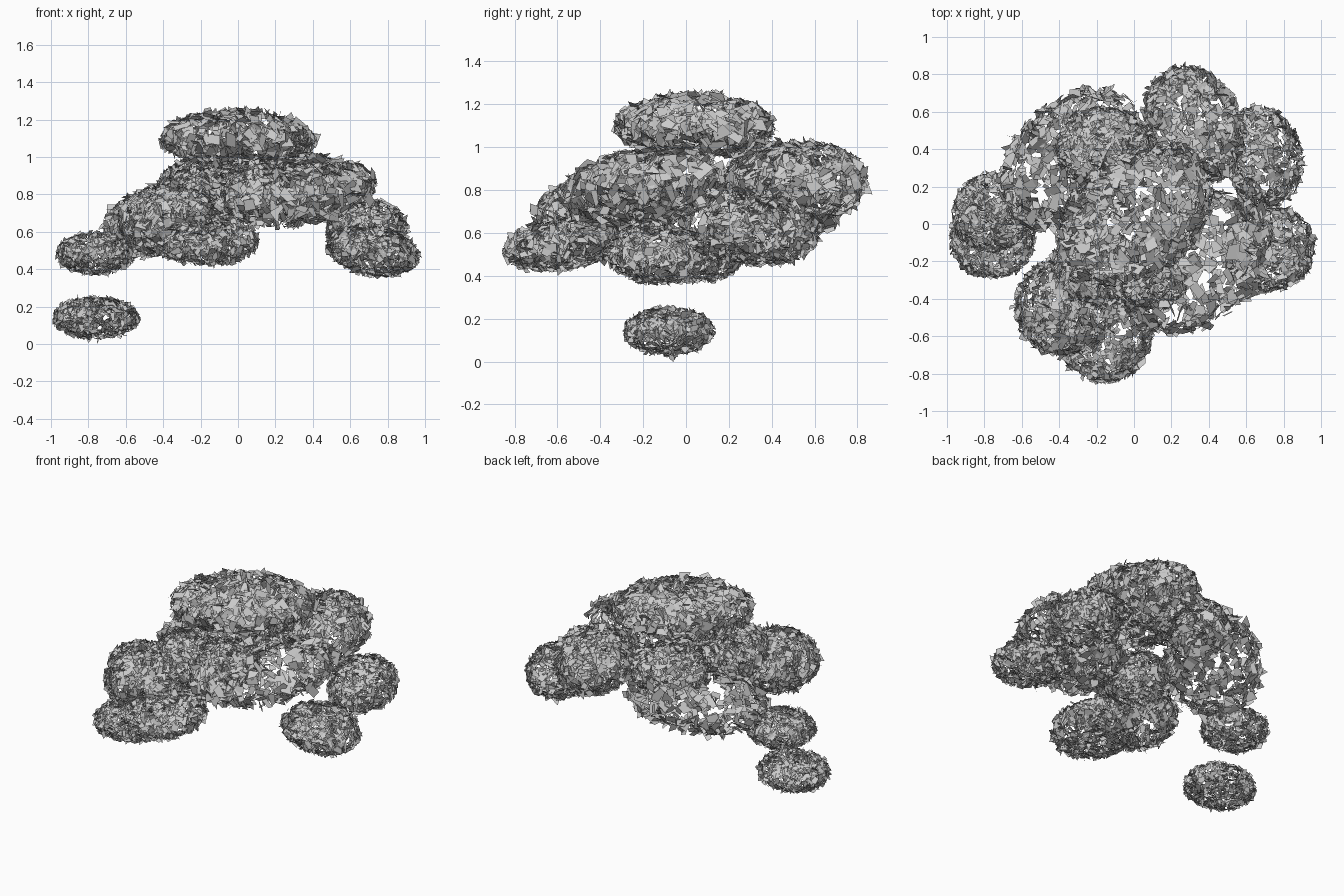
import bpy, bmesh, math, random
from mathutils import Vector, Matrix, Euler

if "Cube" in bpy.data.objects:
    bpy.data.objects.remove(bpy.data.objects["Cube"])

rng = random.Random(11)


def random_direction():
    return Vector((rng.gauss(0, 1), rng.gauss(0, 1), rng.gauss(0, 1))).normalized()


def add_leaf(bm, place, size):
    """One tilted, uneven four-sided leaf on the clump's shell."""
    direction = random_direction()
    normal = (place.to_3x3().inverted().transposed() @ direction).normalized()
    facing = (normal + random_direction() * rng.uniform(0.2, 1.3)).normalized()
    along = facing.cross(random_direction()).normalized()
    across = facing.cross(along)
    centre = place @ (direction * rng.uniform(0.91, 1.01))
    length = size * rng.uniform(0.7, 1.4)
    width = length * rng.uniform(0.45, 0.8)
    corners = []
    for u, v in ((-1, -1), (1, -1), (1, 1), (-1, 1)):
        u *= rng.uniform(0.4, 1.2)
        v *= rng.uniform(0.4, 1.2)
        point = centre + along * u * length / 2 + across * v * width / 2
        corners.append(bm.verts.new(point))
    bm.faces.new(corners)


def leaf_clump(name, centre, radii, tilt=(0, 0, 0), leaves=950):
    """Hollow ellipsoid shell of scattered leaves."""
    turn = Euler([math.radians(a) for a in tilt]).to_matrix().to_4x4()
    place = Matrix.Translation(centre) @ turn @ Matrix.Diagonal((*radii, 1))
    size = 0.23 * sum(radii) / 3
    bm = bmesh.new()
    for _ in range(leaves):
        add_leaf(bm, place, size)
    mesh = bpy.data.meshes.new(name)
    bm.to_mesh(mesh)
    bm.free()
    obj = bpy.data.objects.new(name, mesh)
    bpy.context.collection.objects.link(obj)
    return obj


# Crown
leaf_clump("crown_foliage", (0.0, 0.04, 1.10), (0.45, 0.32, 0.15), tilt=(0, 0, 35))

# Large open clumps
leaf_clump("front_left_large_foliage", (0.33, -0.2, 0.81), (0.46, 0.33, 0.17),
           tilt=(0, -8, 40), leaves=650)
leaf_clump("back_right_large_foliage", (-0.34, 0.35, 0.68), (0.46, 0.3, 0.19),
           tilt=(0, -12, 45), leaves=650)

# Back and side clumps
leaf_clump("back_left_foliage", (0.32, 0.53, 0.84), (0.25, 0.33, 0.19), tilt=(0, 0, 25))
leaf_clump("back_centre_foliage", (-0.16, 0.4, 0.85), (0.26, 0.22, 0.16))
leaf_clump("left_rear_foliage", (0.69, 0.36, 0.61), (0.21, 0.27, 0.16), tilt=(0, 0, 15))
leaf_clump("left_low_foliage", (0.72, -0.13, 0.5), (0.25, 0.23, 0.13), tilt=(0, 10, 0))

# Front clumps
leaf_clump("front_right_foliage", (-0.37, -0.44, 0.66), (0.27, 0.27, 0.19))
leaf_clump("front_centre_foliage", (-0.21, -0.23, 0.76), (0.23, 0.22, 0.18))
leaf_clump("front_tip_foliage", (-0.16, -0.57, 0.55), (0.26, 0.28, 0.12), tilt=(8, 0, 0))
leaf_clump("front_inner_foliage", (0.1, -0.26, 0.82), (0.2, 0.2, 0.16))

# Right low clumps
leaf_clump("right_foliage", (-0.76, 0.06, 0.485), (0.21, 0.21, 0.11))
leaf_clump("right_lowest_foliage", (-0.76, -0.08, 0.14), (0.23, 0.21, 0.11))
